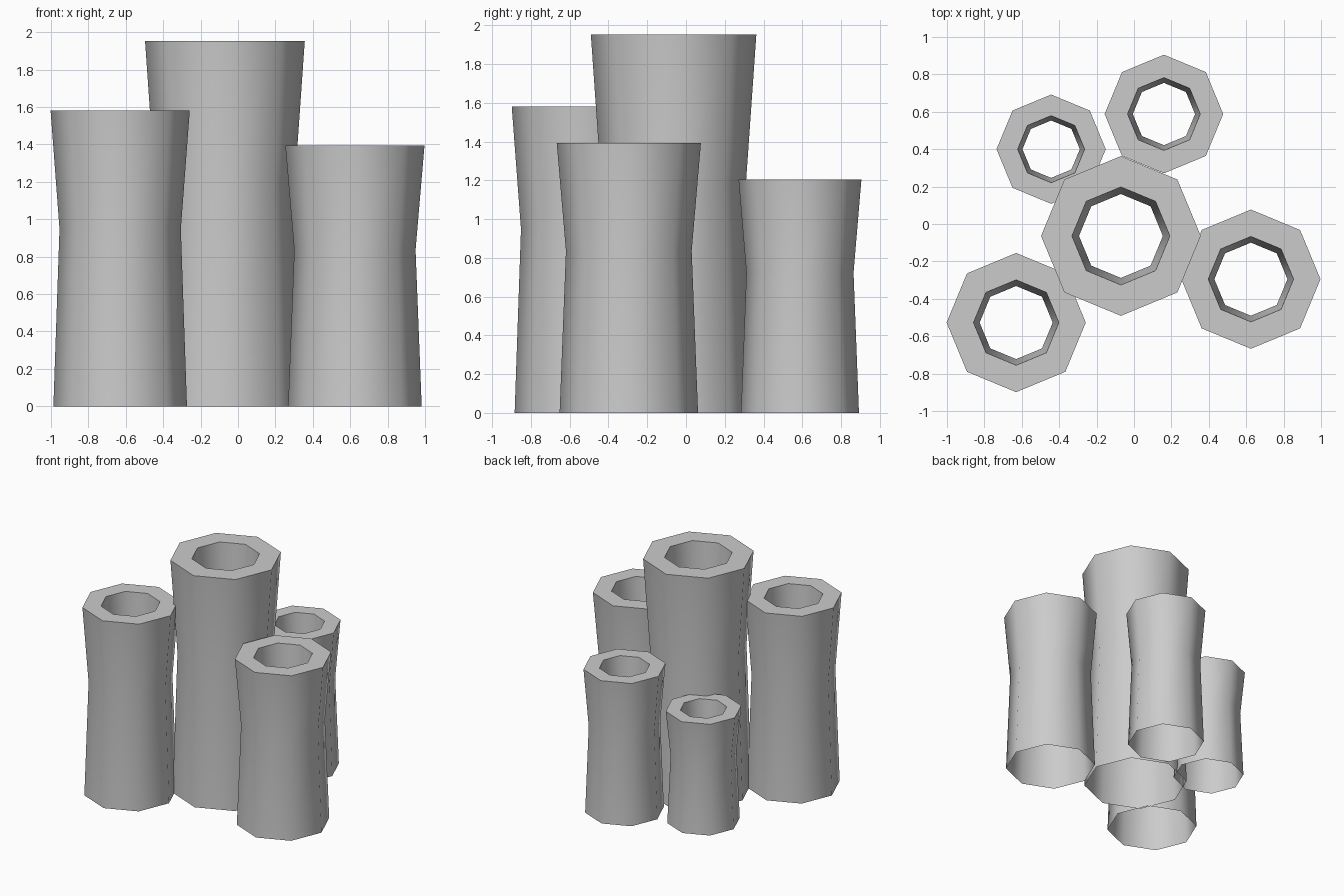
import bpy, bmesh
from math import cos, sin, pi, radians

if "Cube" in bpy.data.objects:
    bpy.data.objects.remove(bpy.data.objects["Cube"])

SIDES = 8
# profile shared by all tubes: (radius factor, height factor)
PROFILE = [(0.96, 0.0), (0.872, 0.6), (1.0, 1.0), (0.613, 1.0), (0.525, 0.6)]


def tube(name, x, y, r, h):
    """Open eight-sided tube: waisted outer wall, flat rim, tapering inner wall."""
    bm = bmesh.new()
    rings = []
    for fr, fz in PROFILE:
        rings.append([bm.verts.new((r * fr * cos(2 * pi * i / SIDES),
                                    r * fr * sin(2 * pi * i / SIDES), h * fz))
                      for i in range(SIDES)])
    for a, b in zip(rings, rings[1:]):
        for i in range(SIDES):
            j = (i + 1) % SIDES
            bm.faces.new((a[i], a[j], b[j], b[i]))
    me = bpy.data.meshes.new(name)
    bm.to_mesh(me)
    bm.free()
    ob = bpy.data.objects.new(name, me)
    ob.location = (x, y, 0)
    bpy.context.collection.objects.link(ob)
    # smooth walls, crisp rim
    bpy.ops.object.select_all(action='DESELECT')
    ob.select_set(True)
    bpy.context.view_layer.objects.active = ob
    bpy.ops.object.shade_smooth_by_angle(angle=radians(60))


# cluster of five tubes
tube("centre_tube", -0.07, -0.064, 0.427, 1.953)
tube("left_tube", -0.63, -0.527, 0.372, 1.58)
tube("right_tube", 0.625, -0.295, 0.372, 1.393)
tube("back_tube", 0.16, 0.588, 0.317, 1.205)
tube("small_tube", -0.443, 0.40, 0.292, 0.94)
